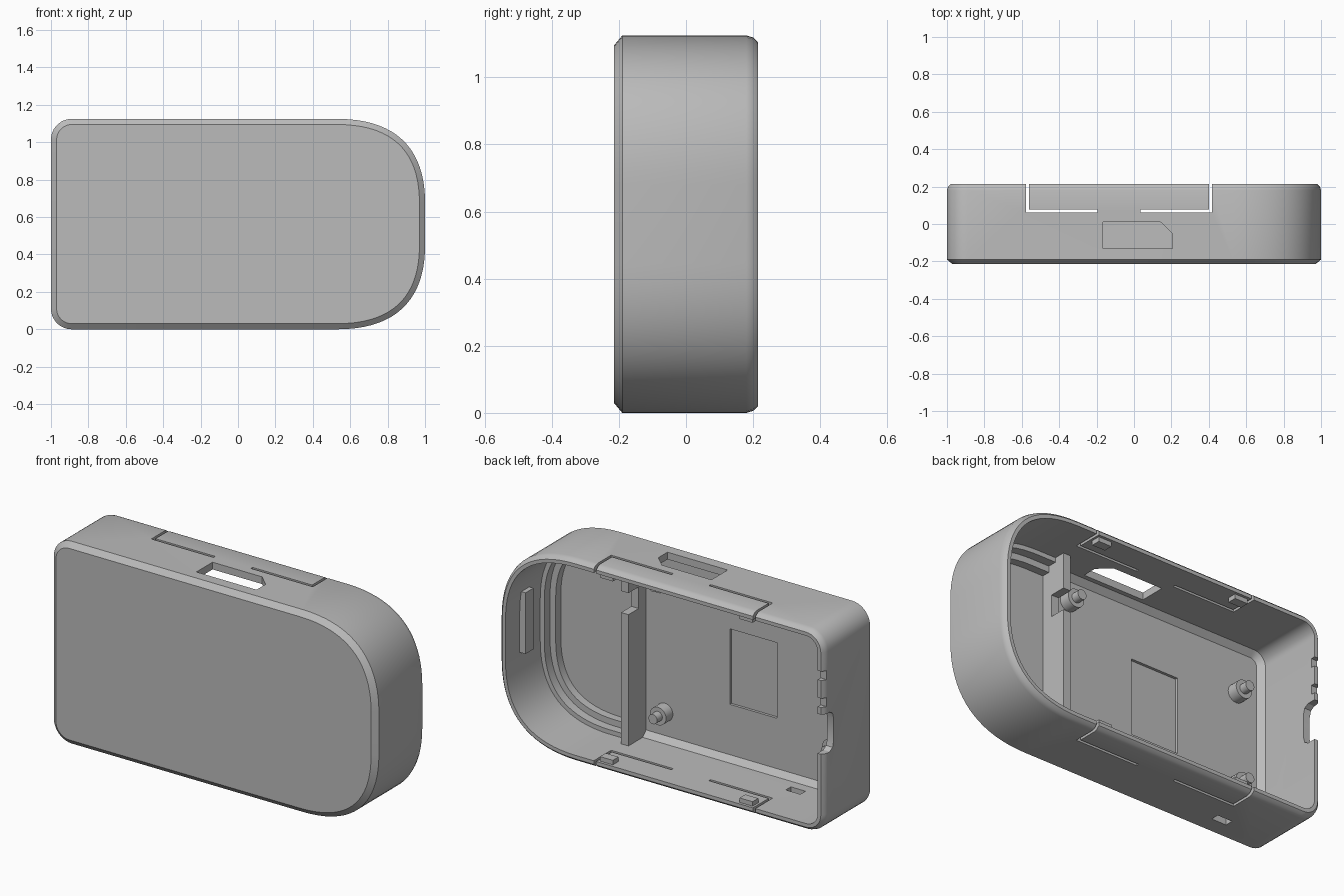
import bpy, bmesh
from mathutils import Vector
from mathutils.geometry import interpolate_bezier

cube = bpy.data.objects.get("Cube")
if cube:
    bpy.data.objects.remove(cube, do_unlink=True)

grey = bpy.data.materials.new("grey plastic")
grey.use_nodes = True
grey.diffuse_color = (0.5, 0.5, 0.5, 1)
grey.node_tree.nodes["Principled BSDF"].inputs["Base Color"].default_value = (0.5, 0.5, 0.5, 1)

H = 1.125      # case height
MID = H / 2
WALL = 0.04
FLOOR = -0.185


def finish(name, bm, smooth=False):
    bmesh.ops.recalc_face_normals(bm, faces=bm.faces)
    mesh = bpy.data.meshes.new(name)
    bm.to_mesh(mesh)
    bm.free()
    mesh.materials.append(grey)
    obj = bpy.data.objects.new(name, mesh)
    bpy.context.collection.objects.link(obj)
    return obj


def prism(name, pts, axis, lo, hi):
    """Extrude a 2D outline along the named axis."""
    place = {"x": lambda a, b, h: (h, a, b), "y": lambda a, b, h: (a, h, b),
             "z": lambda a, b, h: (a, b, h)}[axis]
    bm = bmesh.new()
    ends = [[bm.verts.new(place(a, b, h)) for a, b in pts] for h in (lo, hi)]
    n = len(pts)
    for i in range(n):
        j = (i + 1) % n
        bm.faces.new((ends[0][i], ends[0][j], ends[1][j], ends[1][i]))
    for e in ends:
        bm.faces.new(e)
    return finish(name, bm)


def box(name, x, y, z):
    return prism(name, [(x[0], y[0]), (x[1], y[0]), (x[1], y[1]), (x[0], y[1])], "z", *z)


def select_only(obj):
    bpy.ops.object.select_all(action='DESELECT')
    obj.select_set(True)
    bpy.context.view_layer.objects.active = obj


def cut(obj, cutter):
    select_only(obj)
    mod = obj.modifiers.new("cut", 'BOOLEAN')
    mod.operation, mod.solver, mod.object = 'DIFFERENCE', 'EXACT', cutter
    bpy.ops.object.modifier_apply(modifier=mod.name)
    bpy.data.objects.remove(cutter, do_unlink=True)


def smooth(obj):
    select_only(obj)
    bpy.ops.object.shade_smooth_by_angle(angle=0.5)


# Case outline: broad soft corners on the left, tight ones on the right
def curve(*p, n=14):
    return [(v.x, v.y) for v in interpolate_bezier(*[Vector((a, b, 0)) for a, b in p], n)]


upper = curve((1, 0.68), (1, 0.95), (0.86, H), (0.53, H), n=20)
upper += curve((-0.89, H), (-0.95, H), (-1, H - 0.05), (-1, H - 0.11), n=10)
outline = upper + [(x, H - z) for x, z in reversed(upper)]


def inset(d):
    out = []
    for i, p in enumerate(outline):
        p = Vector(p)
        a = (p - Vector(outline[i - 1])).normalized()
        b = (Vector(outline[(i + 1) % len(outline)]) - p).normalized()
        t = (a + b).normalized()
        out.append(p + Vector((-t.y, t.x)) * d / max(0.5, t.dot(a)))
    return out


# Shell: outer chamfer, wall, rounded rim, inner wall, sloped floor edge
bm = bmesh.new()
rings = []
for d, y in [(0.03, -0.215), (0, -0.19), (0, 0.18), (0.006, 0.2), (0.02, 0.215),
             (WALL, 0.215), (WALL, -0.155), (0.07, FLOOR)]:
    rings.append([bm.verts.new((p.x, y, p.y)) for p in inset(d)])
count = len(outline)
for r, s in zip(rings, rings[1:]):
    for i in range(count):
        j = (i + 1) % count
        bm.faces.new((r[i], r[j], s[j], s[i]))
bm.faces.new(rings[0])
bm.faces.new(rings[-1])
case = finish("case_shell", bm)

# L-shaped slits freeing the snap tabs, mirrored and cut through both long walls
CX, S = -0.08, 0.015
for sign in (1, -1):
    ell = [(0.115, 0.062), (0.497, 0.062), (0.497, 0.3), (0.497 - S, 0.3),
           (0.497 - S, 0.062 + S), (0.115, 0.062 + S)]
    cut(case, prism("slit_cutter", [(CX + sign * a, b) for a, b in ell], "z", -0.1, H + 0.1))

# Connector opening in the top wall, with one clipped corner
port = [(-0.165, -0.13), (0.205, -0.13), (0.205, -0.05), (0.14, 0.012), (-0.165, 0.012)]
cut(case, prism("port_cutter", port, "z", H - 0.1, H + 0.1))

# Small window in the bottom wall
cut(case, box("window_cutter", (-0.665, -0.575), (-0.1, -0.055), (-0.1, 0.1)))

# Cable notch and shallow rim notches in the narrow end
notch = [(0.3, 0.45), (0.165, 0.45), (0.14, 0.465), (0.13, 0.5),
         (0.13, 0.62), (0.14, 0.655), (0.165, 0.67), (0.3, 0.67)]
cut(case, prism("cable_cutter", notch, "x", -1.1, -0.9))
for z in (0.71, 0.86):
    cut(case, box("rim_cutter", (-1.1, -0.9), (0.19, 0.3), (z, z + 0.05)))

# Shallow label recess in the floor
cut(case, box("recess_cutter", (-0.43, -0.14), (-0.2, 0), (0.35, 0.77)))
smooth(case)

# Divider rib with a wire notch
prism("divider_rib", [(FLOOR - 0.01, 0.03), (-0.03, 0.03), (-0.03, 0.77), (-0.12, 0.77),
                      (-0.12, 0.89), (-0.03, 0.89), (-0.03, H - 0.03),
                      (FLOOR - 0.01, H - 0.03)], "x", 0.375, 0.42)


# Stepped ledge following the broad end
def ledge(name, d, top):
    near, far = inset(WALL - 0.01), inset(d)
    order = list(range(count // 2, count)) + list(range(count // 2))
    ids = [i for i in order if outline[i][0] > 0.5]
    outer = [tuple(near[i]) for i in ids]
    inner = [tuple(far[i]) for i in ids]
    outer = [(0.4, outer[0][1])] + outer + [(0.4, outer[-1][1])]
    inner = [(0.4, inner[0][1])] + inner + [(0.4, inner[-1][1])]
    smooth(prism(name, outer + inner[::-1], "y", FLOOR - 0.01, top))


ledge("ledge_low", 0.1, -0.14)
ledge("ledge_high", 0.065, -0.09)

# Retaining block on the broad end wall
box("retaining_block", (0.925, 0.975), (0.02, 0.09), (0.45, 0.79))

# Snap catches on the tabs, on both long walls
for x in (0.35, -0.51):
    for label, z in (("bottom", 0.03), ("top", H - 0.065)):
        box("snap_catch_" + label, (x - 0.04, x + 0.04), (0.15, 0.2), (z, z + 0.035))

# Locating posts with pins
for x, z in ((0.26, 0.2), (0.26, 0.935), (-0.8, 0.82), (-0.8, 0.305)):
    for name, r, top in (("post", 0.05, -0.125), ("post_pin", 0.027, -0.08)):
        depth = top - FLOOR + 0.01
        bpy.ops.mesh.primitive_cylinder_add(vertices=24, radius=r, depth=depth,
                                            location=(x, top - depth / 2, z),
                                            rotation=(1.570796, 0, 0))
        post = bpy.context.object
        post.name = name
        post.data.materials.append(grey)
        smooth(post)
